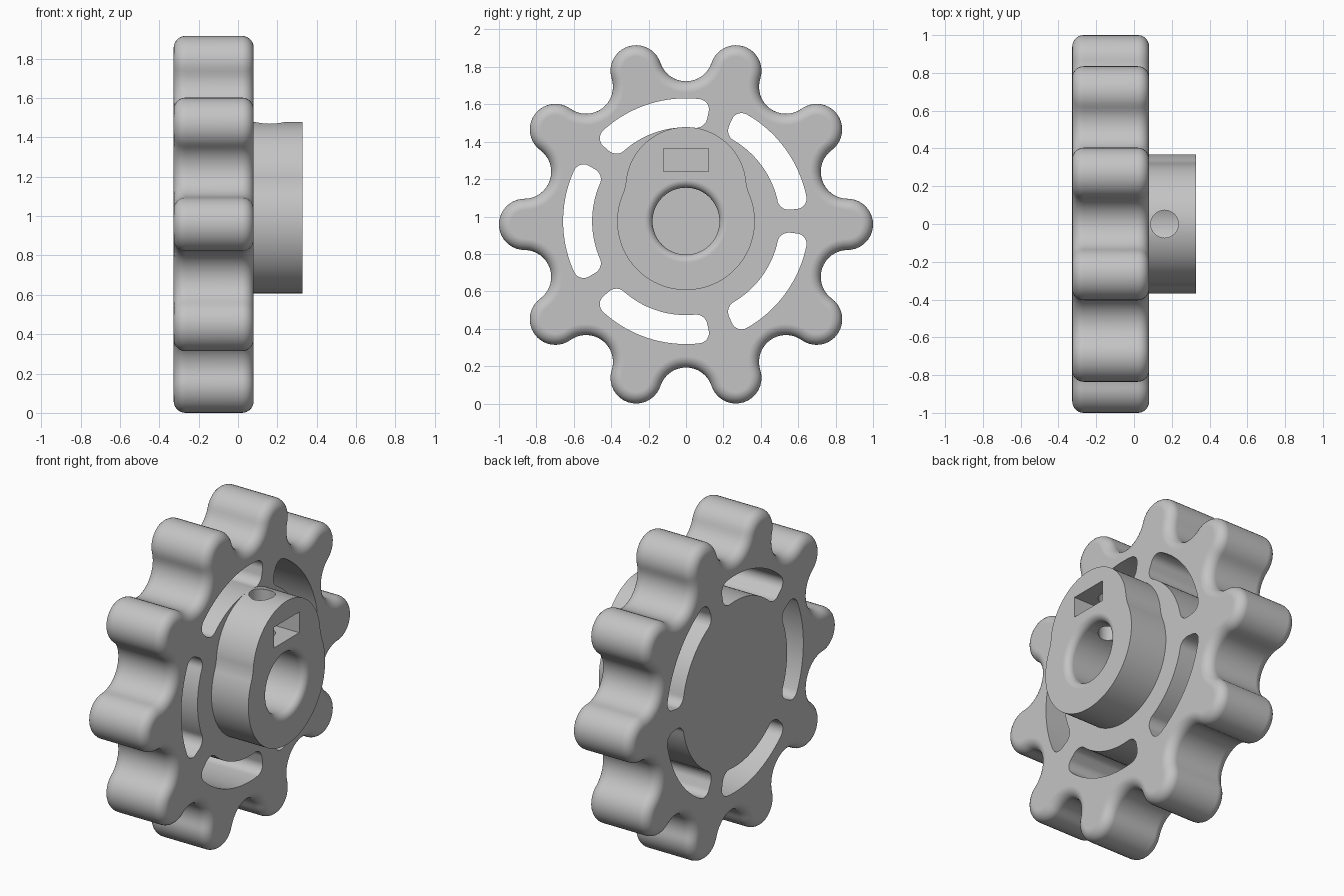
import bpy, bmesh
from math import sin, cos, pi, radians

cube = bpy.data.objects.get("Cube")
if cube:
    bpy.data.objects.remove(cube, do_unlink=True)

GEAR_Z, HUB_Z = 0.958, 0.975
BACK, FACE, END = -0.327, 0.08, 0.327

grey = bpy.data.materials.new("plain grey")
grey.use_nodes = True
grey.diffuse_color = (0.55, 0.55, 0.55, 1)
grey.node_tree.nodes["Principled BSDF"].inputs["Base Color"].default_value = grey.diffuse_color


def arc(cy, cz, r, start, end, steps):
    """Points on an arc, angles in radians."""
    angles = [start + (end - start) * i / steps for i in range(steps + 1)]
    return [(cy + r * cos(a), cz + r * sin(a)) for a in angles]


def loft(name, rings, z):
    """Closed solid through (x, outline) rings of equal point count."""
    bm = bmesh.new()
    loops = [[bm.verts.new((x, p[0], p[1] + z)) for p in outline] for x, outline in rings]
    n = len(loops[0])
    for a, b in zip(loops, loops[1:]):
        for i in range(n):
            j = (i + 1) % n
            bm.faces.new((a[i], a[j], b[j], b[i]))
    bm.faces.new(loops[0])
    bm.faces.new(loops[-1])
    bmesh.ops.recalc_face_normals(bm, faces=bm.faces)
    mesh = bpy.data.meshes.new(name)
    bm.to_mesh(mesh)
    bm.free()
    mesh.materials.append(grey)
    obj = bpy.data.objects.new(name, mesh)
    bpy.context.collection.objects.link(obj)
    return obj


def combine(target, tool, operation):
    """Apply a boolean and discard the tool."""
    tool.hide_render = True
    mod = target.modifiers.new("boolean", 'BOOLEAN')
    mod.operation, mod.solver, mod.object = operation, 'EXACT', tool
    bpy.ops.object.select_all(action='DESELECT')
    bpy.context.view_layer.objects.active = target
    target.select_set(True)
    bpy.ops.object.modifier_apply(modifier=mod.name)
    bpy.data.objects.remove(tool, do_unlink=True)


def gear_outline(inset):
    """Ten round lobes joined by tangent round valleys."""
    lobe_at, lobe_r, valley_at, valley_r = 0.863, 0.137, 0.909, 0.144
    half = pi / 10
    # direction from a lobe centre to the next valley centre
    dy = valley_at * cos(half) - lobe_at
    dz = valley_at * sin(half)
    from math import atan2, hypot
    turn = atan2(dz, dy)
    valley_r = hypot(dy, dz) - lobe_r
    points = []
    for k in range(10):
        a, v = k * pi / 5, k * pi / 5 + half
        points += arc(lobe_at * cos(a), lobe_at * sin(a), lobe_r - inset, a - turn, a + turn, 20)
        start = a + turn + pi
        sweep = 2 * (v + pi - start)
        points += arc(valley_at * cos(v), valley_at * sin(v), valley_r + inset,
                      start, start + sweep, 16)[1:-1]
    return points


# Toothed wheel with rounded rims
fillet, steps = 0.06, 7
quarter = [i * pi / 2 / steps for i in range(steps + 1)]
rim = [(fillet * (1 - sin(t)), fillet * (1 - cos(t))) for t in quarter]
rings = [(BACK + depth, gear_outline(inset)) for depth, inset in
         [(fillet * (1 - cos(t)), fillet * (1 - sin(t))) for t in quarter]]
rings += [(FACE - depth, gear_outline(inset)) for depth, inset in
          [(fillet * (1 - cos(t)), fillet * (1 - sin(t))) for t in reversed(quarter)]]
wheel = loft("toothed_wheel", rings, GEAR_Z)


# Curved slots
def slot_outline(middle):
    inner, outer, half, corner = 0.502, 0.657, radians(29.7), 0.058
    points = []
    for k, (rad_side, ang_side) in enumerate([(1, 1), (-1, 1), (-1, -1), (1, -1)]):
        rad = outer - corner if rad_side > 0 else inner + corner
        ang = ang_side * (half - corner / rad)
        for i in range(9):
            t = (k + i / 8) * pi / 2
            r = rad + corner * cos(t)
            a = middle + ang + corner * sin(t) / rad
            points.append((r * cos(a), r * sin(a)))
        # run along the curved side to the next corner
        if k in (1, 3):
            side = inner if k == 1 else outer
            reach = abs(ang)
            for i in range(1, 20):
                a = middle + ang - 2 * ang * i / 20
                points.append((side * cos(a), side * sin(a)))
    return points


for k in range(5):
    outline = slot_outline(radians(36 + 72 * k))
    combine(wheel, loft("slot_cutter", [(-0.5, outline), (0.5, outline)], HUB_Z), 'DIFFERENCE')

# Hub: a disc with a raised rounded lobe, blended at the waist
side = arc(0, 0, 0.368, -pi / 2, radians(21), 28)
p0, p1, p2 = side[-1], (0.323, 0.176), arc(0, 0.18, 0.323, radians(10), 0, 1)[0]
for i in range(1, 8):
    t = i / 8
    side.append(tuple((1 - t) ** 2 * a + 2 * t * (1 - t) * b + t * t * c
                      for a, b, c in zip(p0, p1, p2)))
side += arc(0, 0.18, 0.323, radians(10), pi / 2, 22)
hub_outline = side + [(-y, z) for y, z in reversed(side[1:-1])]
hub = loft("hub", [(FACE - 0.01, hub_outline), (END, hub_outline)], HUB_Z)
combine(wheel, hub, 'UNION')


# Blind bore with a rounded mouth
def circle(r):
    return arc(0, 0, r, 0, 2 * pi, 64)[:-1]


mouth = 0.042
rings = [(-0.2, circle(0.179))]
rings += [(END - mouth + mouth * sin(t), circle(0.179 + mouth * (1 - cos(t)))) for t in quarter]
rings.append((END + 0.05, circle(0.179 + mouth)))
combine(wheel, loft("bore_cutter", rings, HUB_Z), 'DIFFERENCE')

# Rectangular nut pocket
pocket = [(-0.12, 0.265), (0.12, 0.265), (0.12, 0.39), (-0.12, 0.39)]
combine(wheel, loft("pocket_cutter", [(0.045, pocket), (0.4, pocket)], HUB_Z), 'DIFFERENCE')

# Set screw hole from the top of the hub into the bore
bpy.ops.mesh.primitive_cylinder_add(vertices=40, radius=0.073, depth=0.6,
                                    location=(0.162, 0, HUB_Z + 0.35))
screw = bpy.context.object
screw.data.materials.append(grey)
combine(wheel, screw, 'DIFFERENCE')

# Smooth curves, crisp edges, flat faces kept flat
bpy.context.view_layer.objects.active = wheel
wheel.select_set(True)
bpy.ops.object.shade_smooth_by_angle(angle=radians(30))
weighted = wheel.modifiers.new("flat_face_normals", 'WEIGHTED_NORMAL')
weighted.keep_sharp = True
